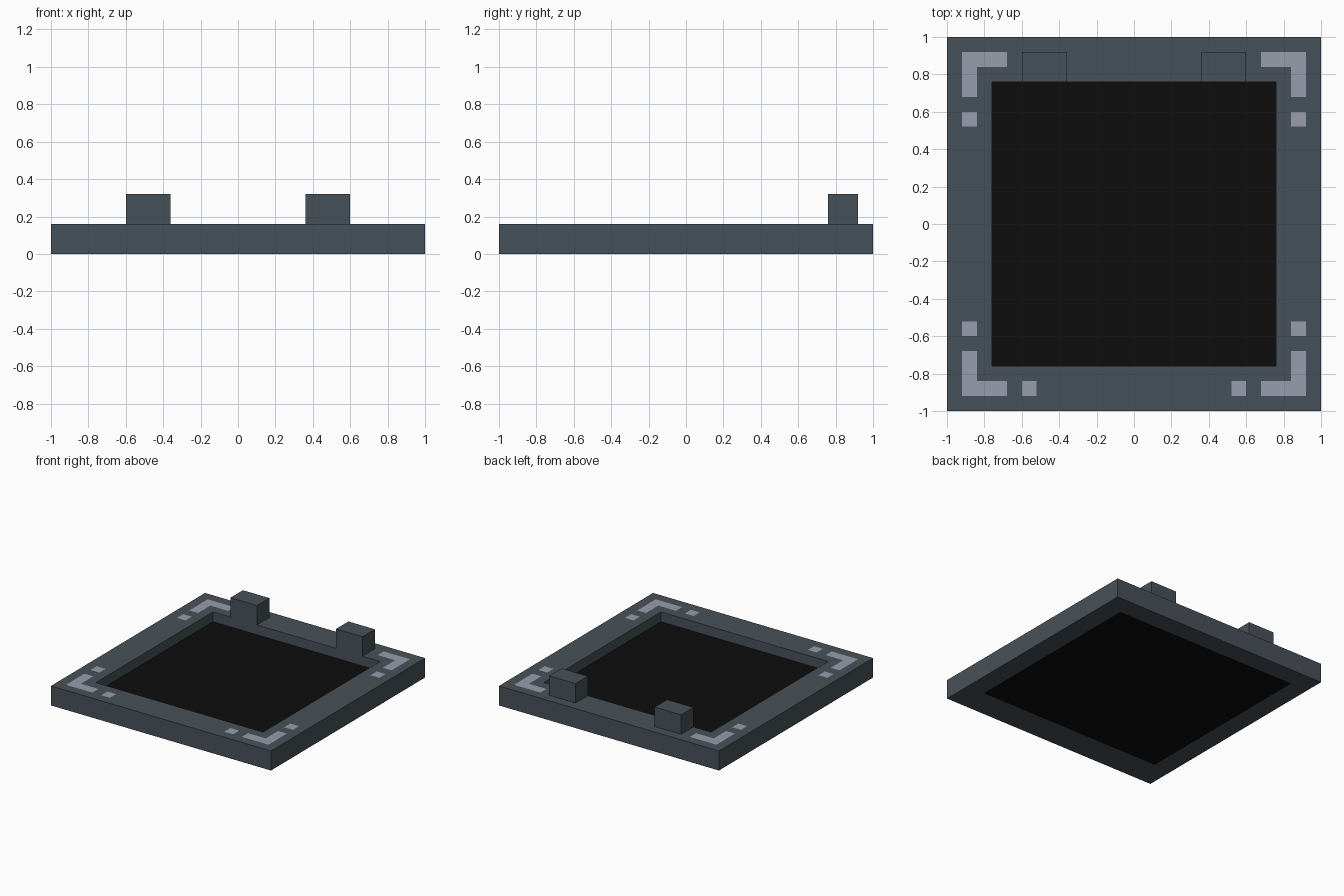
import bpy, bmesh

if "Cube" in bpy.data.objects:
    bpy.data.objects.remove(bpy.data.objects["Cube"])

N = 25            # cells per side
S = 2 / N         # cell size, 0.08


def material(name, rgb):
    m = bpy.data.materials.new(name)
    m.diffuse_color = (*rgb, 1)
    m.use_nodes = True
    m.node_tree.nodes["Principled BSDF"].inputs["Base Color"].default_value = m.diffuse_color
    return m


slate = material("slate grey", (0.064, 0.083, 0.100))
black = material("black", (0.004, 0.004, 0.004))
silver = material("light grey", (0.314, 0.337, 0.413))


def add_object(name, bm, mats):
    bmesh.ops.remove_doubles(bm, verts=bm.verts, dist=1e-4)
    bmesh.ops.recalc_face_normals(bm, faces=bm.faces)
    me = bpy.data.meshes.new(name)
    bm.to_mesh(me)
    bm.free()
    for m in mats:
        me.materials.append(m)
    ob = bpy.data.objects.new(name, me)
    bpy.context.collection.objects.link(ob)
    return ob


def quad(bm, pts, mat=0):
    bm.faces.new([bm.verts.new(p) for p in pts]).material_index = mat


def sheet(bm, z, rule):
    """Horizontal sheet of cells; rule(i, j) gives a material or None."""
    for i in range(-12, 13):
        for j in range(-12, 13):
            mat = rule(i, j)
            if mat is not None:
                x0, x1, y0, y1 = [(k + d) * S for k in (i, j) for d in (-.5, .5)]
                quad(bm, [(x0, y0, z), (x1, y0, z), (x1, y1, z), (x0, y1, z)], mat)


def walls(bm, n, z0, z1):
    """Four upright walls round a square reaching n cells from the middle."""
    r = (n + .5) * S
    for k in range(-n, n + 1):
        a, b = (k - .5) * S, (k + .5) * S
        for s in (-r, r):
            quad(bm, [(a, s, z0), (b, s, z0), (b, s, z1), (a, s, z1)])
            quad(bm, [(s, a, z0), (s, b, z0), (s, b, z1), (s, a, z1)])


def rim_rule(i, j):
    # Corner brackets and studs inlaid in the rim
    hi, lo = max(abs(i), abs(j)), min(abs(i), abs(j))
    if hi <= 9:
        return None
    return 2 if hi == 11 and lo in (7, 9, 10, 11) else 0


def under_rule(i, j):
    return 1 if abs(i) <= 10 and -9 <= j <= 10 else 0


def floor_rule(i, j):
    return 1 if max(abs(i), abs(j)) <= 9 else None


# Frame with recessed dark panel and dark underside
bm = bmesh.new()
sheet(bm, 0.16, rim_rule)
sheet(bm, 0.08, floor_rule)
sheet(bm, 0.0, under_rule)
walls(bm, 12, 0.0, 0.16)
walls(bm, 9, 0.08, 0.16)
add_object("panel_frame", bm, [slate, black, silver])

# Hinge blocks on the back rim
for side, label in ((-1, "left"), (1, "right")):
    bm = bmesh.new()
    bmesh.ops.create_cube(bm, size=1)
    bmesh.ops.scale(bm, vec=(0.24, 0.16, 0.16), verts=bm.verts)
    bmesh.ops.translate(bm, vec=(side * 0.48, 0.84, 0.24), verts=bm.verts)
    add_object("hinge_block_" + label, bm, [slate])
